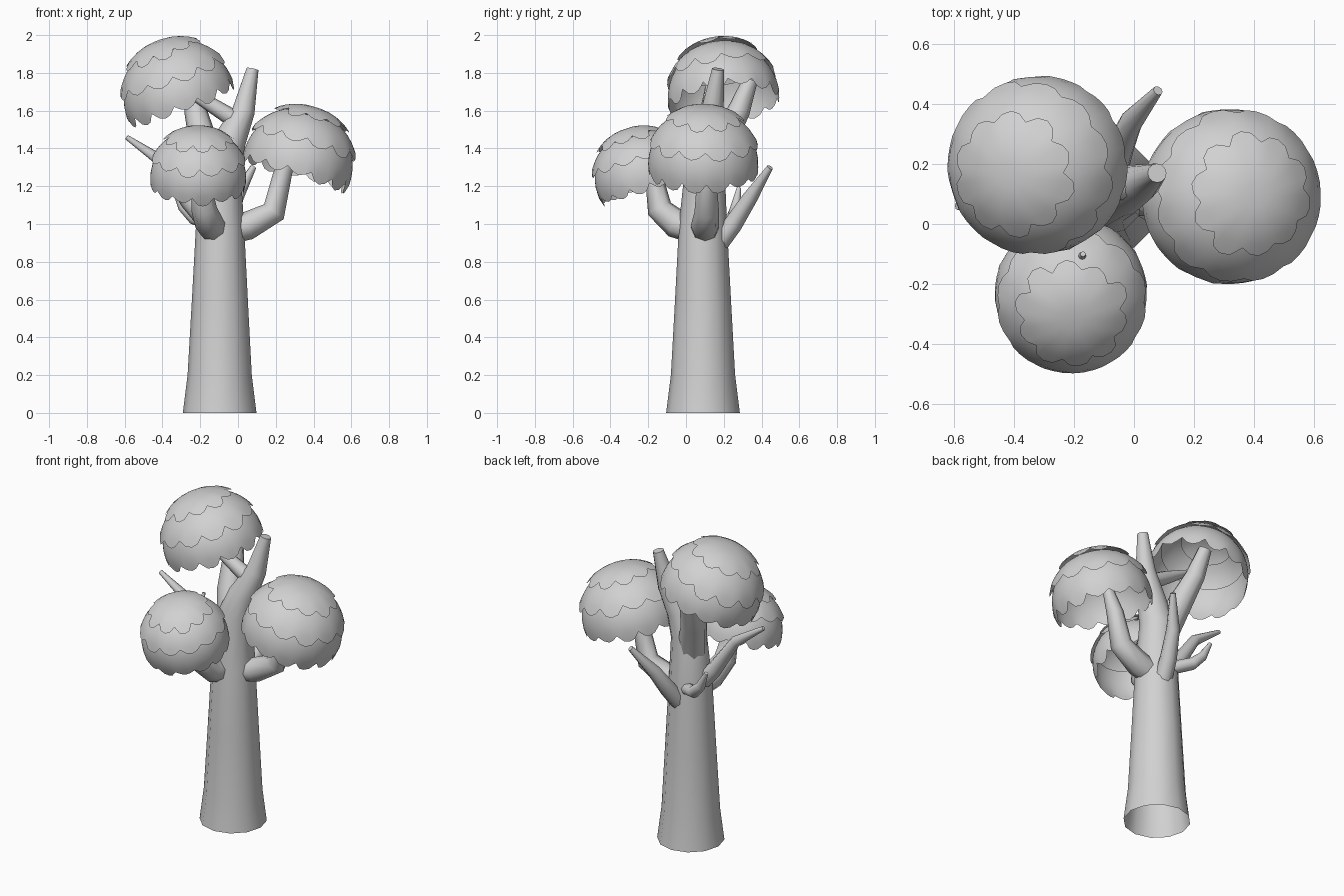
import bpy, bmesh, random
from math import sin, cos, pi, radians
from mathutils import Vector, Matrix

random.seed(4)
cube = bpy.data.objects.get("Cube")
if cube:
    bpy.data.objects.remove(cube)

grey = bpy.data.materials.new("plain grey")
grey.use_nodes = True
grey.diffuse_color = (0.64, 0.64, 0.64, 1)
grey.node_tree.nodes["Principled BSDF"].inputs["Base Color"].default_value = (0.64, 0.64, 0.64, 1)


def finish(name, bm):
    """Turn a bmesh into a smooth-shaded object."""
    bmesh.ops.recalc_face_normals(bm, faces=bm.faces)
    mesh = bpy.data.meshes.new(name)
    bm.to_mesh(mesh)
    bm.free()
    mesh.materials.append(grey)
    obj = bpy.data.objects.new(name, mesh)
    bpy.context.collection.objects.link(obj)
    bpy.ops.object.select_all(action="DESELECT")
    bpy.context.view_layer.objects.active = obj
    obj.select_set(True)
    bpy.ops.object.shade_smooth_by_angle(angle=radians(50))


def bridge(bm, low, high):
    n = len(low)
    for i in range(n):
        j = (i + 1) % n
        bm.faces.new((low[i], low[j], high[j], high[i]))


def limb(name, path, sides=8):
    """Tapered tube through (x, y, z, radius) points, open at its base."""
    bm = bmesh.new()
    pts = [Vector(p[:3]) for p in path]
    turn, last, rings = Matrix.Identity(3), Vector((0, 0, 1)), []
    for k, p in enumerate(pts):
        before = (p - pts[max(k - 1, 0)]).normalized()
        after = (pts[min(k + 1, len(pts) - 1)] - p).normalized()
        way = (before + after).normalized()
        turn = last.rotation_difference(way).to_matrix() @ turn
        last = way
        rings.append([bm.verts.new(p + turn @ Vector((cos(a), sin(a), 0)) * path[k][3])
                      for a in (2 * pi * i / sides for i in range(sides))])
    for low, high in zip(rings, rings[1:]):
        bridge(bm, low, high)
    bm.faces.new(rings[-1])
    finish(name, bm)


def crown(name, centre, radius, tilt, cap, rim):
    """Hollow dome of three overlapping, flared shells with scalloped lower edges."""
    bm = bmesh.new()
    lean = Vector((0, 0, 1)).rotation_difference(Vector(tilt).normalized()).to_matrix()
    place = Matrix.Translation(centre) @ lean.to_4x4()
    lobe = (-5, 1, 3, 1)  # notch, shoulder, tip, shoulder
    for start, end, scallops in ((0, cap, 10), (cap - 10, 73, 12), (62, rim, 14)):
        sides, steps = scallops * 4, 5
        shift = random.random()
        hang = [random.uniform(-2, 3) for s in range(scallops)]
        inner = 0.99 if start == 0 else 0.95
        rings = []
        for k in range(1 if start == 0 else 0, steps + 1):
            t = k / steps
            ring = []
            for i in range(sides):
                drop = lobe[i % 4] + (hang[i // 4] if i % 4 else 0)
                theta = radians(start + (end - start) * t + drop * t ** 4)
                a = 2 * pi * (i + shift) / sides
                r = radius * (inner + (1.035 - inner) * t)
                ring.append(bm.verts.new(place @ Vector(
                    (r * sin(theta) * cos(a), r * sin(theta) * sin(a), r * cos(theta)))))
            rings.append(ring)
        for low, high in zip(rings, rings[1:]):
            bridge(bm, low, high)
        if start == 0:
            top = bm.verts.new(place @ Vector((0, 0, radius * inner)))
            for i in range(sides):
                bm.faces.new((top, rings[0][i], rings[0][(i + 1) % sides]))
    finish(name, bm)


# Trunk, continuing into the tall bare limb
limb("trunk", [(-0.097, 0.09, 0, 0.195), (-0.097, 0.09, 0.2, 0.17), (-0.096, 0.09, 0.6, 0.148),
               (-0.095, 0.09, 1.0, 0.127), (-0.09, 0.1, 1.3, 0.105), (-0.04, 0.11, 1.45, 0.085),
               (0.03, 0.14, 1.6, 0.06), (0.077, 0.17, 1.82, 0.032)], 12)

# Limbs that carry the crowns
limb("upper_crown_limb", [(-0.11, 0.1, 1.2, 0.09), (-0.18, 0.18, 1.42, 0.077),
                          (-0.225, 0.28, 1.6, 0.06), (-0.25, 0.34, 1.76, 0.04)])
limb("upper_cross_limb", [(0.02, 0.13, 1.53, 0.05), (-0.14, 0.12, 1.63, 0.04),
                          (-0.3, 0.12, 1.72, 0.02)])
limb("left_crown_limb", [(-0.06, 0.1, 0.96, 0.07), (0.05, 0.1, 0.99, 0.075),
                         (0.19, 0.11, 1.065, 0.065), (0.235, 0.11, 1.26, 0.05),
                         (0.3, 0.1, 1.45, 0.025)])
limb("front_crown_limb", [(-0.12, 0.06, 0.96, 0.07), (-0.15, -0.05, 1.0, 0.078),
                          (-0.18, -0.14, 1.08, 0.068), (-0.2, -0.17, 1.26, 0.048),
                          (-0.17, -0.1, 1.5, 0.009)])

# Bare side branches
limb("back_branch", [(-0.08, 0.15, 0.87, 0.055), (-0.05, 0.25, 1.0, 0.05),
                     (-0.01, 0.34, 1.14, 0.04), (0.08, 0.445, 1.3, 0.017)])
limb("right_branch", [(-0.15, 0.09, 1.0, 0.055), (-0.26, 0.08, 1.12, 0.047),
                      (-0.4, 0.07, 1.33, 0.033), (-0.59, 0.06, 1.46, 0.013)])
limb("back_right_twig", [(-0.11, 0.16, 0.99, 0.04), (-0.23, 0.25, 1.03, 0.037),
                         (-0.29, 0.265, 1.09, 0.029), (-0.34, 0.28, 1.19, 0.012)])

# Leafy crowns
crown("upper_crown", (-0.322, 0.195, 1.7), 0.291, (-0.37, -0.12, 1), 42, 102)
crown("left_crown", (0.325, 0.092, 1.345), 0.289, (0.3, 0.02, 1), 42, 106)
crown("front_crown", (-0.21, -0.238, 1.268), 0.252, (0.02, -0.33, 1), 43, 108)
